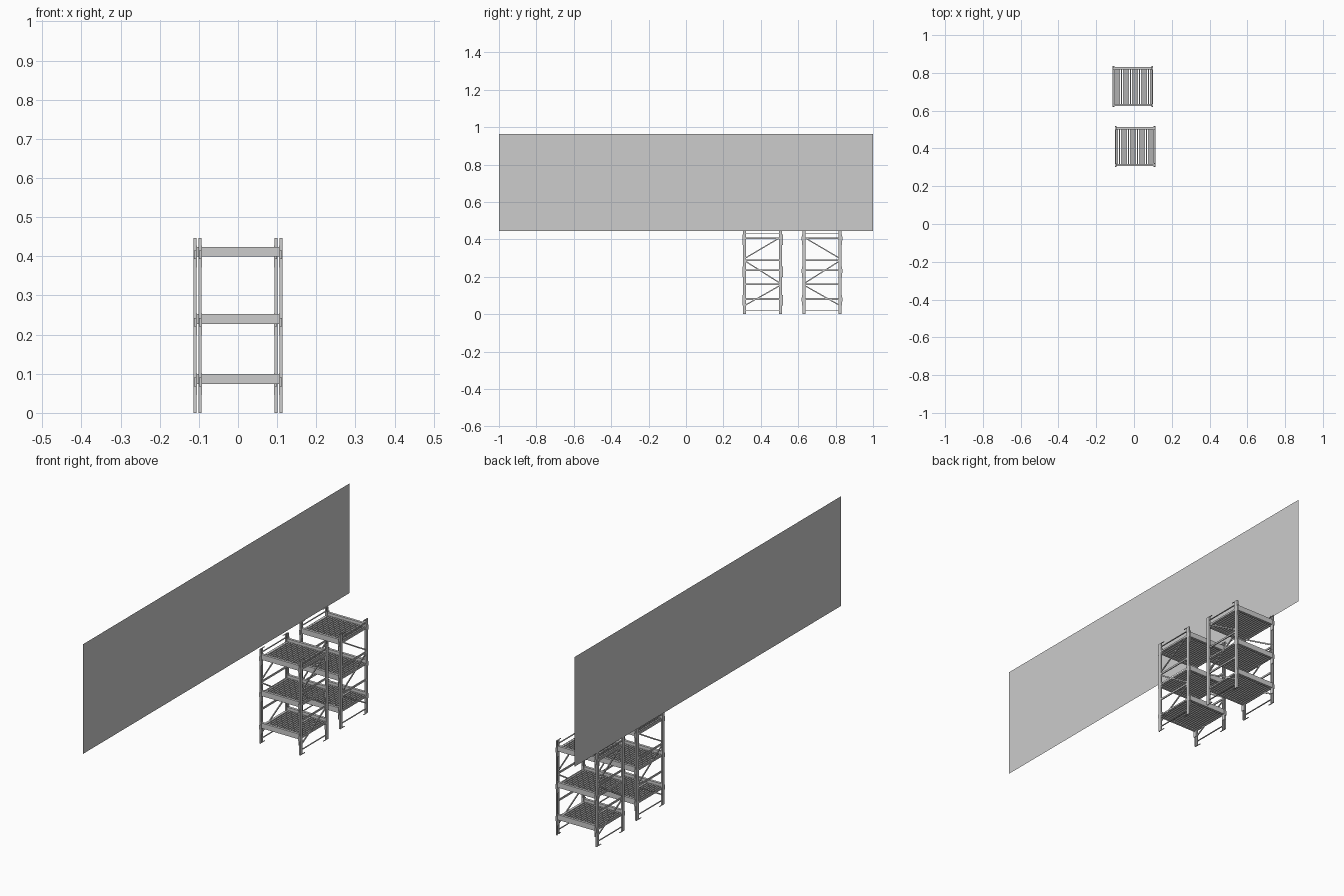
import bpy, bmesh, math
from mathutils import Matrix, Vector

cube = bpy.data.objects.get("Cube")
if cube:
    bpy.data.objects.remove(cube, do_unlink=True)

# One plain grey for everything
grey = bpy.data.materials.new("light grey")
grey.use_nodes = True
COLOUR = (0.604, 0.604, 0.604, 1)
grey.diffuse_color = COLOUR
grey.node_tree.nodes["Principled BSDF"].inputs["Base Color"].default_value = COLOUR


def finish(name, bm):
    mesh = bpy.data.meshes.new(name)
    bm.to_mesh(mesh)
    bm.free()
    mesh.materials.append(grey)
    obj = bpy.data.objects.new(name, mesh)
    bpy.context.collection.objects.link(obj)
    return obj


def box(bm, x0, x1, y0, y1, z0, z1):
    size = Matrix.Diagonal((x1 - x0, y1 - y0, z1 - z0, 1))
    centre = Matrix.Translation(((x0 + x1) / 2, (y0 + y1) / 2, (z0 + z1) / 2))
    bmesh.ops.create_cube(bm, size=1, matrix=centre @ size)


def strut(bm, x, start, end, width, depth):
    # Straight bar in the plane of an end frame, from (y, z) to (y, z)
    a, b = Vector((x, *start)), Vector((x, *end))
    angle = math.atan2(b.z - a.z, b.y - a.y)
    matrix = (Matrix.Translation((a + b) / 2) @ Matrix.Rotation(angle, 4, "X")
              @ Matrix.Diagonal((depth, (b - a).length, width, 1)))
    bmesh.ops.create_cube(bm, size=1, matrix=matrix)


def span(a, b):
    return min(a, b), max(a, b)


HX, HY, TOP = 0.1075, 0.1045, 0.447     # rack half width, half depth, height
POST_X, POST_Y, WALL = 0.0075, 0.0165, 0.0018
BEAMS = [0.074, 0.227, 0.399]           # lower edge of each beam
BEAM_H = 0.025
SIDES = [(sx, sy) for sx in (-1, 1) for sy in (-1, 1)]


def build_rack(prefix, location, turn):
    parts = []

    # Channel posts, open towards the inside
    bm = bmesh.new()
    for sx, sy in SIDES:
        xs = span(sx * HX, sx * (HX - POST_X))
        box(bm, *span(sx * HX, sx * (HX - WALL)),
            *span(sy * HY, sy * (HY - POST_Y)), 0, TOP)
        for edge in (HY, HY - POST_Y + WALL):
            box(bm, *xs, *span(sy * edge, sy * (edge - WALL)), 0, TOP)
    parts.append(finish(prefix + "_posts", bm))

    # Short tabs at the heads and feet of the posts
    bm = bmesh.new()
    for sx, sy in SIDES:
        for z in (0, TOP - 0.002):
            box(bm, *span(sx * HX, sx * (HX - 0.004)),
                *span(sy * HY, sy * (HY - 0.035)), z, z + 0.002)
    parts.append(finish(prefix + "_post_tabs", bm))

    # Front and back shelf beams
    bm = bmesh.new()
    inner = HX - POST_X
    for z in BEAMS:
        for sy in (-1, 1):
            box(bm, -inner, inner, *span(sy * (HY - 0.001), sy * (HY - 0.013)),
                z, z + BEAM_H)
    parts.append(finish(prefix + "_beams", bm))

    # Hooked plates joining the beams to the posts
    bm = bmesh.new()
    for z in BEAMS:
        for sx, sy in SIDES:
            box(bm, *span(sx * (inner + 0.001), sx * (inner - 0.002)),
                *span(sy * (HY + 0.003), sy * (HY - 0.014)),
                z - 0.028, z + BEAM_H + 0.003)
            box(bm, *span(sx * (HX - 0.001), sx * (inner - 0.002)),
                *span(sy * (HY + 0.004), sy * HY), z - 0.006, z + 0.016)
    parts.append(finish(prefix + "_beam_connectors", bm))

    # Slatted shelves
    bm = bmesh.new()
    count = 17
    for z in BEAMS:
        for i in range(count):
            x = -0.095 + 0.19 * i / (count - 1)
            box(bm, x - 0.0035, x + 0.0035, -HY + 0.012, HY - 0.012,
                z + 0.004, z + 0.012)
    parts.append(finish(prefix + "_shelf_slats", bm))

    # Level and diagonal braces of both end frames
    bm = bmesh.new()
    e = HY - POST_Y + 0.002
    for sx in (-1, 1):
        x = sx * (HX - POST_X / 2)
        for z, w in ((0.022, 0.003), (0.08, 0.007), (0.16, 0.008),
                     (0.235, 0.007), (0.29, 0.008), (0.405, 0.008),
                     (0.43, 0.003)):
            strut(bm, x, (-e, z), (e, z), w, 0.005)
        for z0, z1 in ((0.05, 0.152), (0.282, 0.168), (0.302, 0.408)):
            strut(bm, x, (-e, z0), (e, z1), 0.006, 0.004)
    parts.append(finish(prefix + "_end_braces", bm))

    for part in parts:
        part.location = location
        part.rotation_euler.z = turn


# The two racks stand back to back, one turned half way round
build_rack("front_rack", (0.0065, 0.41, 0), 0)
build_rack("back_rack", (-0.0065, 0.727, 0), math.pi)

# Long thin sheet above the racks
bm = bmesh.new()
corners = [(-1, 0.445), (1, 0.445), (1, 0.965), (-1, 0.965)]
bm.faces.new([bm.verts.new((-0.114, y, z)) for y, z in corners])
finish("wall_panel", bm)
